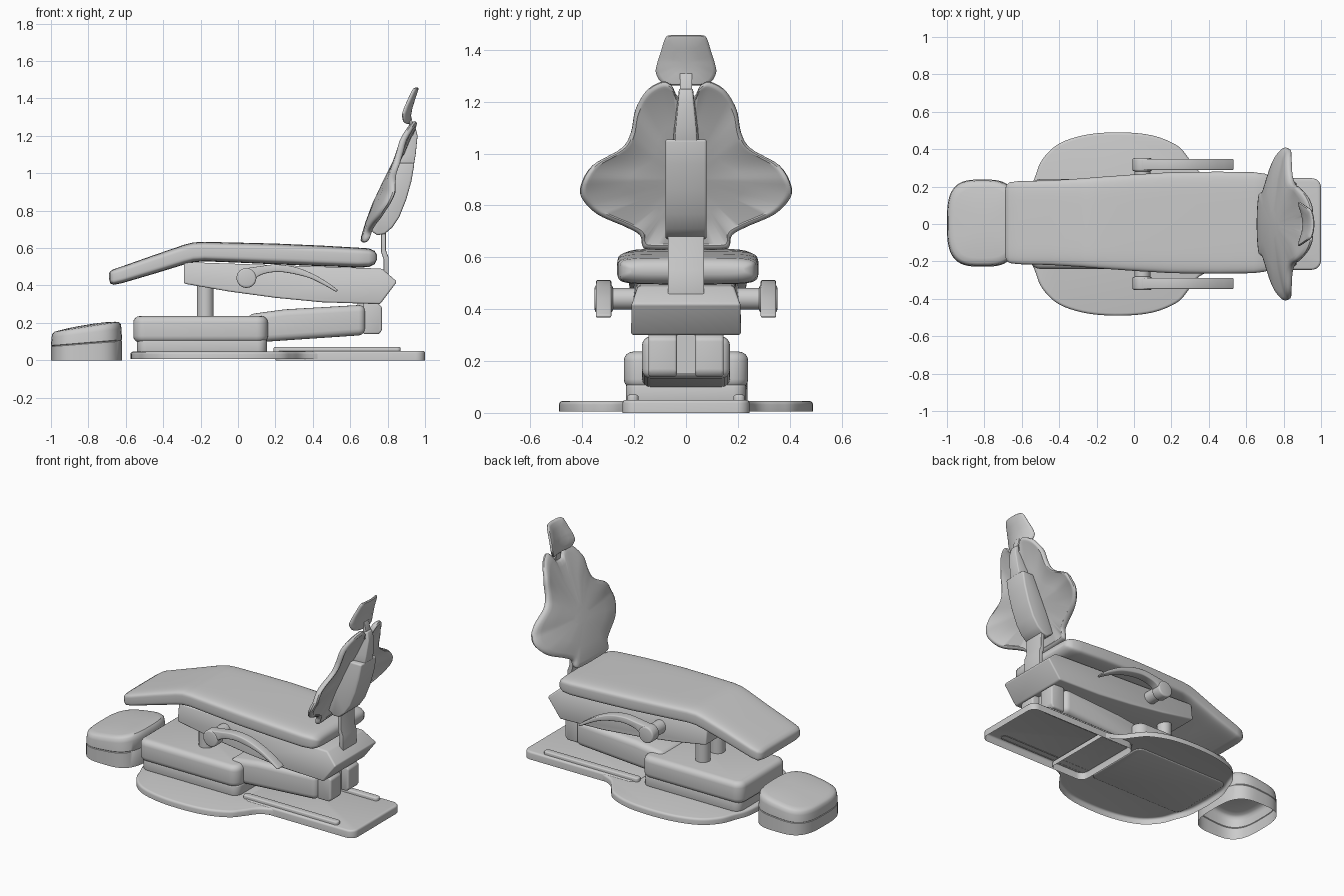
import bpy, bmesh
from math import sin, cos, pi, radians, copysign
from mathutils import Vector

if "Cube" in bpy.data.objects:
    bpy.data.objects.remove(bpy.data.objects["Cube"])


def finish(name, bm, bevel=0, seg=3, angle=35):
    bmesh.ops.recalc_face_normals(bm, faces=bm.faces)
    me = bpy.data.meshes.new(name)
    bm.to_mesh(me)
    bm.free()
    ob = bpy.data.objects.new(name, me)
    bpy.context.collection.objects.link(ob)
    bpy.ops.object.select_all(action='DESELECT')
    bpy.context.view_layer.objects.active = ob
    ob.select_set(True)
    if bevel:
        m = ob.modifiers.new("bevel", 'BEVEL')
        m.width, m.segments, m.limit_method, m.angle_limit = bevel, seg, 'ANGLE', radians(32)
        bpy.ops.object.modifier_apply(modifier=m.name)
    bpy.ops.object.shade_smooth_by_angle(angle=radians(angle))
    return ob


def loft(name, rings, cap0=True, cap1=True, bevel=0, seg=3, angle=35):
    bm = bmesh.new()
    vs = [[bm.verts.new(p) for p in r] for r in rings]
    n = len(vs[0])
    for a, b in zip(vs, vs[1:]):
        for i in range(n):
            bm.faces.new((a[i], a[(i + 1) % n], b[(i + 1) % n], b[i]))
    if cap0:
        bm.faces.new(vs[0])
    if cap1:
        bm.faces.new(vs[-1])
    return finish(name, bm, bevel, seg, angle)


def side(name, pts, y0, y1, bevel=0, seg=3):
    """Side profile (x, z) extruded along y; optional third value scales the width."""
    c, h = (y0 + y1) / 2, (y1 - y0) / 2
    return loft(name, [[(p[0], c + s * h * (p[2] if len(p) > 2 else 1), p[1]) for p in pts]
                       for s in (-1, 1)], bevel=bevel, seg=seg)


def slab(name, pts, z0, z1, bevel=0, seg=3, bottom=True):
    return loft(name, [[(x, y, z) for x, y in pts] for z in (z0, z1)], bottom, True, bevel, seg)


def spline(pts, n=5):
    """Catmull-Rom through an open list of 2D points."""
    p = [Vector(q) for q in pts]
    p = [2 * p[0] - p[1]] + p + [2 * p[-1] - p[-2]]
    out = []
    for a, b, c, d in zip(p, p[1:], p[2:], p[3:]):
        for i in range(n):
            t = i / n
            out.append(tuple(0.5 * (2 * b + (c - a) * t + (2 * a - 5 * b + 4 * c - d) * t * t
                                    + (3 * b - a - 3 * c + d) * t ** 3)))
    return out + [tuple(p[-2])]


def rrect(x0, x1, h, r, n=6):
    out = []
    for cx, cy, a in ((x1 - r, h - r, 0), (x0 + r, h - r, 90), (x0 + r, r - h, 180), (x1 - r, r - h, 270)):
        out += [(cx + r * cos(radians(a + 90 * i / n)), cy + r * sin(radians(a + 90 * i / n))) for i in range(n + 1)]
    return out


def sup(n, e):
    f = lambda v: copysign(abs(v) ** (2 / e), v)
    return [(f(cos(2 * pi * (i + .5) / n)), f(sin(2 * pi * (i + .5) / n))) for i in range(n)]


def interp(tab, z):
    for (a, u), (b, v) in zip(tab, tab[1:]):
        if z <= b:
            break
    return u + (v - u) * (z - a) / (b - a)


def pad(name, half, cz, tab, bow, layers):
    """Bowed cushion: half outline (y, z) mirrored, rings shrunk towards the centre."""
    h = spline(half)
    pts = h + [(-y, z) for y, z in h[-2:0:-1]]
    rings = []
    for s, off in layers:
        ring = []
        for y, z in pts:
            y, z = y * s, cz + (z - cz) * s
            ring.append((interp(tab, z) + interp(bow, z) * y * y + off, y, z))
        rings.append(ring)
    return loft(name, rings, angle=40)


def cyl(name, a, b, r, bevel=0):
    a, b = Vector(a), Vector(b)
    q = (b - a).to_track_quat('Z', 'Y')
    ring = [q @ Vector((r * cos(2 * pi * i / 32), r * sin(2 * pi * i / 32), 0)) for i in range(32)]
    return loft(name, [[a + v for v in ring], [b + v for v in ring]], bevel=bevel)


# Floor plates (thin shells, open underneath) and rails
lobe = spline([(-.575, 0), (-.565, .15), (-.53, .25), (-.49, .345), (-.4, .43), (-.25, .478), (-.07, .49),
               (.1, .473), (.23, .42), (.29, .355), (.35, .28), (.45, .235)])
slab("floor_plate_wide", lobe + [(x, -y) for x, y in lobe[:0:-1]], .006, .046, .014, bottom=False)
slab("floor_plate_tail", rrect(.2, 1, .245, .05), 0, .05, .012, bottom=False)
for s in (-1, 1):
    r = slab("floor_rail", rrect(.19, .87, .022, .02), .045, .07, .008, bottom=False)
    r.location.y = s * .205

# Base housing
slab("base_skirt", rrect(-.54, .155, .232, .05), .04, .11, .01)
slab("base_housing", rrect(-.56, .16, .24, .06), .095, .236, .035, 4)
for s in (-1, 1):
    cyl("lift_post", (-.175, s * .075, .2), (-.175, s * .075, .48), .045)

# Lift arm with forked end
side("lift_arm", [(.05, .1), (.16, .1), (.68, .135), (.68, .297), (.25, .272), (.05, .245)], -.17, .17, .035, 4)
side("lift_fork_core", [(.64, .15), (.72, .15), (.72, .31), (.64, .31)], -.08, .08)
for s in (-1, 1):
    side("lift_fork_cheek", [(.67, .14), (.755, .14), (.77, .16), (.77, .285), (.74, .31), (.67, .31)],
         *sorted((s * .035, s * .145)), .01)

# Seat frame
side("seat_frame", [(-.29, .525, .93), (-.29, .41), (-.05, .368), (.2, .334), (.45, .31), (.76, .3),
                    (.85, .42), (.77, .49, .87)], -.212, .212, .01)

# Seat and leg cushion: x, bottom, top, half width
secs = [(-.69, .44, .462, .165), (-.684, .412, .475, .2), (-.665, .403, .487, .216), (-.62, .412, .502, .222),
        (-.45, .462, .562, .226), (-.29, .511, .617, .236), (-.24, .524, .63, .24), (-.18, .529, .633, .245),
        (.0, .522, .629, .258), (.2, .513, .624, .27), (.45, .503, .613, .273), (.64, .496, .602, .27),
        (.7, .498, .598, .262), (.73, .513, .585, .248), (.742, .535, .565, .22)]
shape = sup(48, 5.5)
loft("seat_cushion", [[(x, .007 + h * a, (b + t) / 2 + (t - b) / 2 * c) for a, c in shape]
                      for x, b, t, h in secs], angle=50)

# Armrests
top = spline([(.03, .49), (.12, .503), (.2, .512), (.3, .5), (.4, .462), (.48, .415), (.535, .375)])
low = spline([(.525, .365), (.46, .402), (.38, .44), (.28, .465), (.2, .472), (.12, .455), (.06, .41)])
for s in (-1, 1):
    cyl("armrest_axle", (.045, s * .18, .44), (.045, s * .3, .44), .042)
    cyl("armrest_hub", (.045, s * .282, .44), (.045, s * .352, .44), .053, .01)
    side("armrest_blade", top + low, *sorted((s * .288, s * .348)), .008)

# Foot stool, open underneath, with a seam at mid height
plan = sup(56, 3.2)
rings = []
for sc, f in ((1, 0), (1, .48), (.985, .5), (1, .52), (.985, .8), (.965, .92), (.91, .98),
              (.8, 1), (.5, 1.03), (.2, 1.04)):
    rings.append([(-.81 + .19 * sc * a, .005 + .233 * sc * b, f * (.182 + .03 * sc * a)) for a, b in plan])
loft("foot_stool", rings, cap0=False, angle=40)

# Backrest
line = [(.6, .635), (.63, .648), (.8, .703), (.965, .782), (1.12, .862), (1.3, .937)]
bow = [(.6, .36), (.9, .36), (1.05, 0), (1.18, -.8), (1.3, -.8)]
pad("backrest", [(0, .63), (.14, .63), (.168, .643), (.178, .685), (.235, .718), (.34, .765), (.4, .825), (.405, .88),
                 (.36, .955), (.25, 1.02), (.213, 1.08), (.195, 1.17), (.15, 1.245), (.09, 1.278), (.055, 1.262),
                 (.035, 1.225), (0, 1.215)], .9, line, bow,
    [(.2, -.004), (.6, -.002), (.88, 0), (.955, .004), (.99, .012), (1, .02), (.99, .032), (.965, .039),
     (.94, .04), (.92, .036), (.55, .036), (.2, .036)])

# Backrest support
side("back_post", [(.765, .7), (.765, .58), (.778, .54), (.778, .44), (.805, .44), (.805, .55), (.79, .59),
                   (.79, .7)], -.07, .07, .004)
side("back_spine", [(.7, .7), (.745, .668), (.785, .676), (.825, .71), (.863, .767), (.9, .86), (.928, .96),
                    (.944, 1.055), (.86, 1.055), (.755, .83)], -.08, .08, .01)
loft("back_spine_tip", [[(x0, -h, z), (x1, -h * .85, z), (x1, h * .85, z), (x0, h, z)] for z, x0, x1, h in
                        ((1.03, .85, .938, .052), (1.1, .88, .95, .046), (1.2, .92, .96, .034), (1.25, .925, .948, .028))],
     bevel=.006)

# Headrest, cradling the head, and its stem
side("headrest_stem", [(.922, 1.16), (.942, 1.16), (.938, 1.25), (.925, 1.31), (.91, 1.31), (.915, 1.25)],
     -.024, .024, .004)
pad("headrest", [(0, 1.262), (.06, 1.264), (.095, 1.275), (.116, 1.31), (.112, 1.345), (.095, 1.4), (.08, 1.445),
                 (.06, 1.457), (0, 1.458)], 1.35,
    [(1.25, .9), (1.28, .9), (1.31, .903), (1.36, .914), (1.47, .95)], [(1.2, -2.4), (1.5, -2.4)],
    [(.2, -.002), (.6, -.002), (.9, 0), (.97, .004), (1, .01), (1, .014), (.96, .02), (.88, .022), (.5, .022),
     (.2, .022)])
